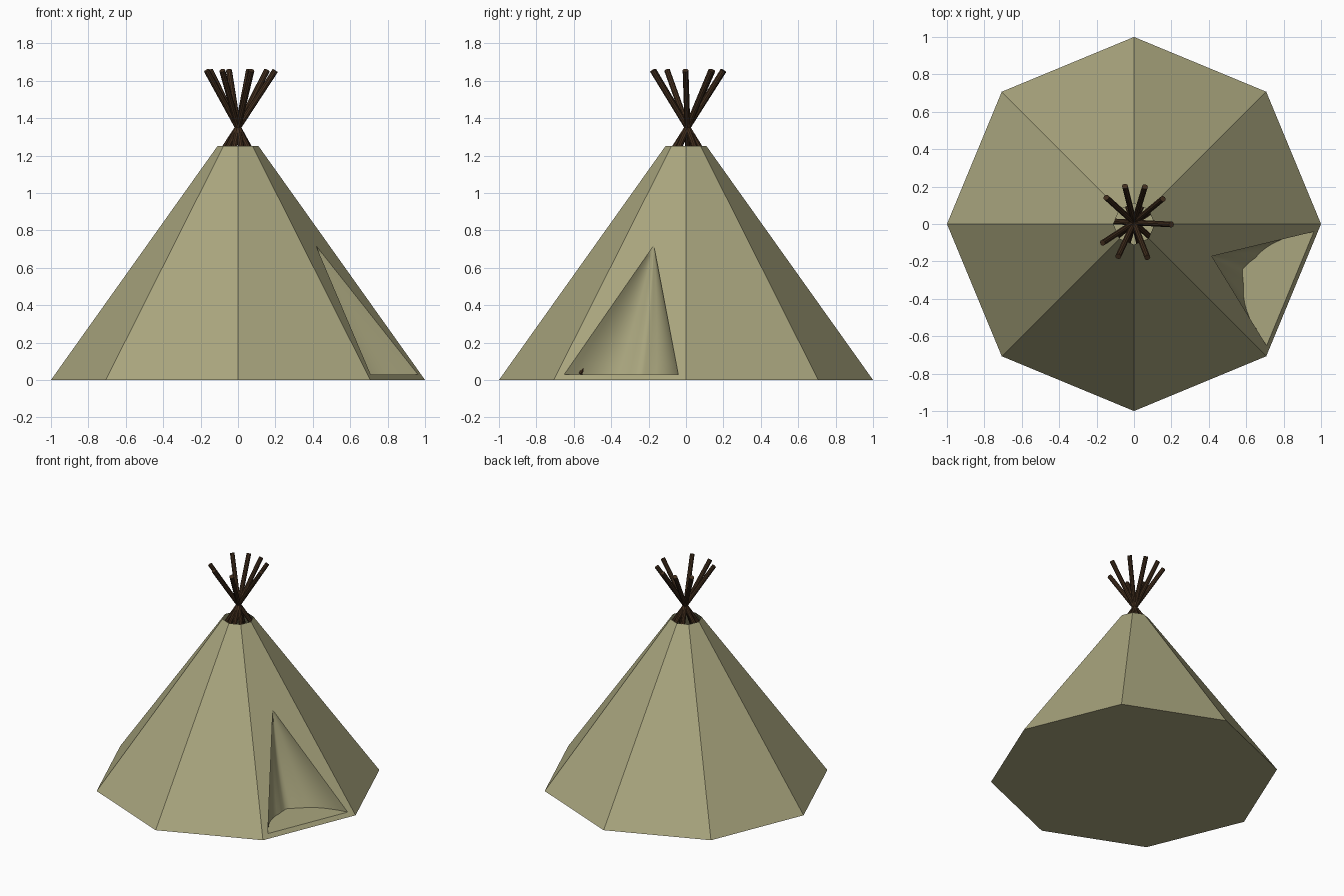
import bpy, bmesh
from math import cos, sin, pi, radians
from mathutils import Vector

if "Cube" in bpy.data.objects:
    bpy.data.objects.remove(bpy.data.objects["Cube"])

BASE_R, TOP_R, TOP_Z = 1.0, 0.11, 1.25


def material(name, color):
    m = bpy.data.materials.new(name)
    m.diffuse_color = color
    m.use_nodes = True
    m.node_tree.nodes["Principled BSDF"].inputs["Base Color"].default_value = m.diffuse_color
    return m


def finish(bm, name, mat):
    me = bpy.data.meshes.new(name)
    bm.to_mesh(me)
    bm.free()
    me.materials.append(mat)
    ob = bpy.data.objects.new(name, me)
    bpy.context.collection.objects.link(ob)
    return ob


canvas = material("canvas", (0.40, 0.38, 0.21, 1))
wood = material("wood", (0.055, 0.028, 0.013, 1))


# Door coordinates: s along the door panel, z up, depth into the tent
normal = Vector((cos(pi / 8), -sin(pi / 8), 0))
along = Vector((sin(pi / 8), cos(pi / 8), 0))


def on_door(s, z, depth=0.0):
    r = BASE_R + (TOP_R - BASE_R) * z / TOP_Z
    return normal * (r * cos(pi / 8) - depth) + along * s + Vector((0, 0, z))


HALF, LOW, HIGH = 0.33, 0.03, 0.72

# Eight-sided cover, open at the top, with a triangular door opening
bm = bmesh.new()
low = [bm.verts.new((BASE_R * cos(i * pi / 4), BASE_R * sin(i * pi / 4), 0)) for i in range(8)]
top = [bm.verts.new((TOP_R * cos(i * pi / 4), TOP_R * sin(i * pi / 4), TOP_Z)) for i in range(8)]
for i in range(7):
    bm.faces.new((low[i], low[i + 1], top[i + 1], top[i]))
bm.faces.new(low[::-1])
a, b, c = (bm.verts.new(on_door(s, z)) for s, z in ((-HALF, LOW), (HALF, LOW), (0, HIGH)))
bm.faces.new((low[7], low[0], b, a))
bm.faces.new((low[0], top[0], c, b))
bm.faces.new((top[0], top[7], c))
bm.faces.new((top[7], low[7], a, c))
finish(bm, "tent_cover", canvas)

# Door recess: curved cloth walls narrowing to the door's peak
N, ROWS = 24, 12
apex = on_door(0, HIGH)
bm = bmesh.new()
rows = []
for j in range(ROWS):
    t = j / ROWS
    row = []
    for i in range(N + 1):
        u = 2 * i / N - 1
        depth = 0.245 * (1 - abs(u) ** 2.3) + 0.03 * max(0, 1 - abs(u) * 4)
        p = on_door(u * HALF, LOW, depth).lerp(apex, t)
        p -= normal * (0.10 * t * (1 - t) * (1 - u * u))
        row.append(bm.verts.new(p))
    rows.append(row)
for r0, r1 in zip(rows, rows[1:]):
    for i in range(N):
        bm.faces.new((r0[i], r0[i + 1], r1[i + 1], r1[i])).smooth = True
tip = bm.verts.new(apex)
for i in range(N):
    bm.faces.new((rows[-1][i], rows[-1][i + 1], tip)).smooth = True
# Flat sill of the recess, kept separate so its edge stays sharp
sill = [bm.verts.new(v.co) for v in rows[0]]
bm.faces.new(sill[::-1])
bm.normal_update()
finish(bm, "door_recess", canvas)
for f in bpy.data.objects["door_recess"].data.polygons:
    if len(f.vertices) > 4 and f.normal.z < 0:
        f.flip()

# Poles crossing above the smoke hole and reaching down inside the cover
CROSS_Z, TIP_Z, FOOT_Z = 1.35, 1.655, 0.03
SLOPE = 0.655
for k, deg in enumerate((138, 104, 73, 39.5, -3, -69, -115, -147)):
    d = Vector((cos(radians(deg)), sin(radians(deg)), 0)) * SLOPE
    offset = Vector((0, 0.008, CROSS_Z))
    head = offset + (d + Vector((0, 0, 1))) * (TIP_Z - CROSS_Z)
    foot = offset + (d + Vector((0, 0, 1))) * (FOOT_Z - CROSS_Z)
    axis = head - foot
    bpy.ops.mesh.primitive_cylinder_add(vertices=10, radius=0.016, depth=axis.length,
                                        location=(head + foot) / 2,
                                        rotation=axis.to_track_quat('Z', 'Y').to_euler())
    pole = bpy.context.object
    pole.name = f"pole_{k + 1}"
    pole.data.materials.append(wood)
    bpy.ops.object.shade_smooth_by_angle()
